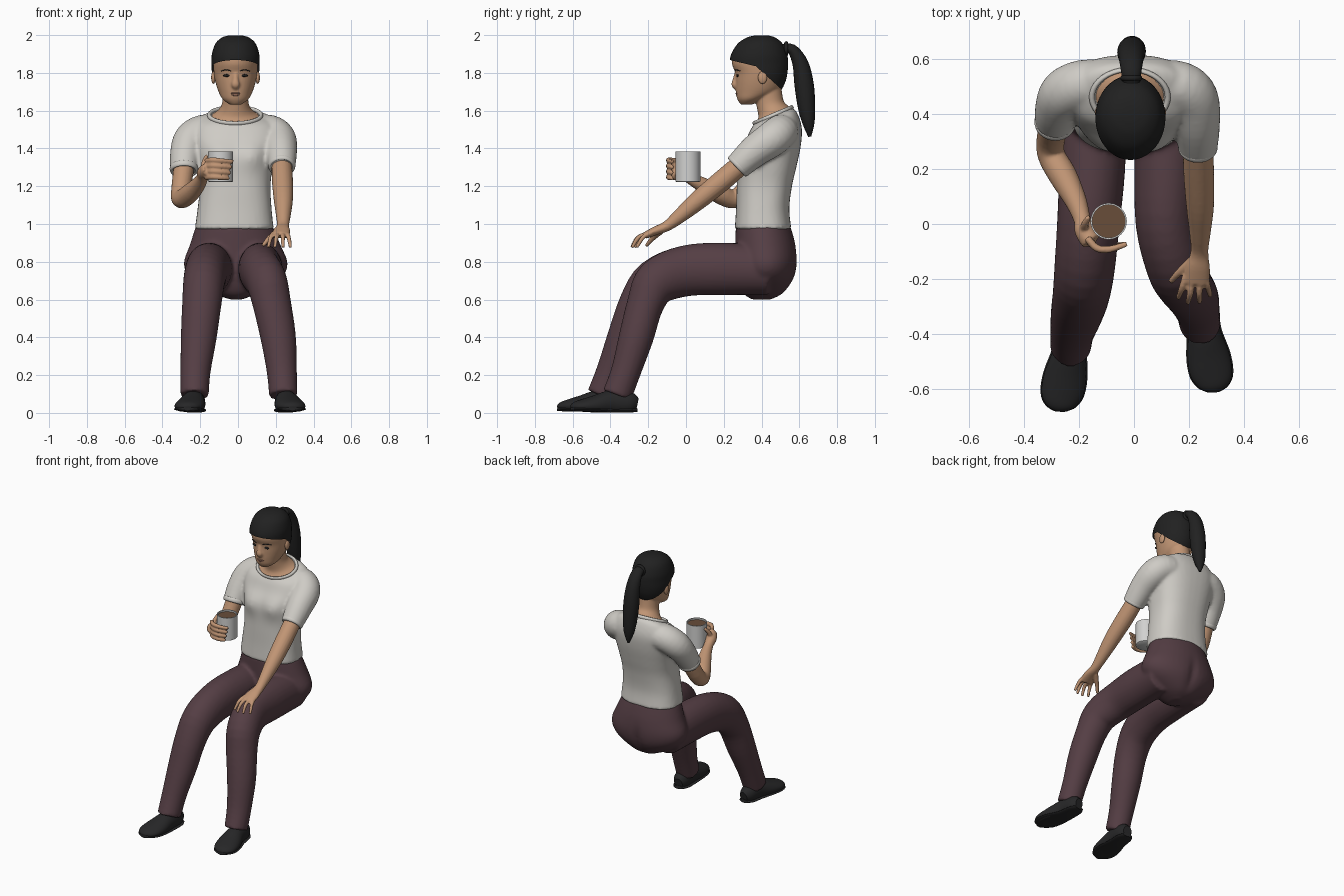
import bpy, bmesh
from math import sin, cos, pi, exp, radians, copysign
from mathutils import Vector

if "Cube" in bpy.data.objects:
    bpy.data.objects.remove(bpy.data.objects["Cube"])


def material(name, r, g, b):
    m = bpy.data.materials.new(name)
    m.use_nodes = True
    m.diffuse_color = (r, g, b, 1)
    shader = m.node_tree.nodes["Principled BSDF"]
    shader.inputs["Base Color"].default_value = (r, g, b, 1)
    shader.inputs["Roughness"].default_value = 0.8
    return m


SKIN = material("skin", .53, .30, .175)
SHIRT = material("shirt_offwhite", .62, .60, .56)
PANTS = material("trousers_plum", .09, .048, .058)
HAIR = material("hair_black", .015, .015, .015)
SHOE = material("shoe_black", .02, .02, .021)
MUG = material("mug_white", .64, .64, .63)
COFFEE = material("coffee_brown", .14, .075, .042)
LIPS = material("lips", .40, .20, .14)
CX = -.013  # middle line of the head


def smooth_path(points, steps):
    """Catmull-Rom interpolation of whole section tuples."""
    out = []
    last = len(points) - 1
    for i in range(last):
        p0, p1, p2, p3 = (points[min(max(i + k, 0), last)] for k in (-1, 0, 1, 2))
        for s in range(steps):
            t = s / steps
            out.append([b + t * (c - a + t * (2 * a - 5 * b + 4 * c - d
                        + t * (3 * (b - c) + d - a))) / 2
                        for a, b, c, d in zip(p0, p1, p2, p3)])
    return out + [list(points[-1])]


def skin_rings(name, mat, rings):
    bm = bmesh.new()
    loops = [[bm.verts.new(p) for p in ring] for ring in rings]
    n = len(loops[0])
    for lo, hi in zip(loops, loops[1:]):
        for i in range(n):
            j = (i + 1) % n
            bm.faces.new((lo[i], lo[j], hi[j], hi[i]))
    bm.faces.new(loops[0][::-1])
    bm.faces.new(loops[-1])
    bmesh.ops.recalc_face_normals(bm, faces=bm.faces)
    mesh = bpy.data.meshes.new(name)
    bm.to_mesh(mesh)
    bm.free()
    mesh.materials.append(mat)
    obj = bpy.data.objects.new(name, mesh)
    bpy.context.collection.objects.link(obj)
    return obj


def tube(name, mat, points, n=20, steps=4):
    """Sections (x, y, z, width[, depth]) swept along their own path."""
    secs = smooth_path([p if len(p) == 5 else (*p, p[3]) for p in points], steps)
    centres = [Vector(s[:3]) for s in secs]
    side, rings = Vector((1, 0, 0)), []
    for i, s in enumerate(secs):
        t = (centres[min(i + 1, len(secs) - 1)] - centres[max(i - 1, 0)]).normalized()
        if i == 0 and abs(t.x) > .8:
            side = Vector((0, 0, 1))
        side = (side - t * side.dot(t)).normalized()
        up = t.cross(side)
        rings.append([centres[i] + side * s[3] * cos(2 * pi * k / n)
                      + up * s[4] * sin(2 * pi * k / n) for k in range(n)])
    return skin_rings(name, mat, rings)


def stack(name, mat, points, n=40, steps=5, power=1):
    """Level sections (x, y, z, width, depth, tilt) piled upward; power under 1 squares them."""
    circle = [(copysign(abs(cos(u)) ** power, cos(u)), copysign(abs(sin(u)) ** power, sin(u)))
              for u in (2 * pi * k / n for k in range(n))]
    return skin_rings(name, mat, [
        [(x + a * c, y + b * s * cos(tilt), z + b * s * sin(tilt)) for c, s in circle]
        for x, y, z, a, b, tilt in smooth_path(points, steps)])


def blob(name, mat, loc, scale):
    bpy.ops.mesh.primitive_uv_sphere_add(segments=20, ring_count=12, location=loc)
    obj = bpy.context.object
    obj.name, obj.scale = name, scale
    obj.data.materials.append(mat)
    return obj


def ring(name, mat, loc, radius, thick, tilt, scale):
    bpy.ops.mesh.primitive_torus_add(location=loc, rotation=(tilt, 0, 0), major_segments=40,
                                     major_radius=radius, minor_radius=thick)
    obj = bpy.context.object
    obj.name, obj.scale = name, scale
    obj.data.materials.append(mat)
    return obj


def fuse(name, parts, voxel, rounds):
    """Join overlapping parts into one continuous surface."""
    bpy.ops.object.select_all(action='DESELECT')
    for p in parts:
        p.select_set(True)
    bpy.context.view_layer.objects.active = parts[0]
    bpy.ops.object.join()
    parts[0].name = name
    mod = parts[0].modifiers.new("blend", 'REMESH')
    mod.mode, mod.voxel_size, mod.use_smooth_shade = 'VOXEL', voxel, True
    soft = parts[0].modifiers.new("soften", 'SMOOTH')
    soft.factor, soft.iterations = .5, rounds


# Trousers: pelvis with a rear cleft, and two bent legs
pelvis = stack("pelvis", PANTS, [
    (-.01, .4, .6, .03, .05, 0), (-.012, .41, .635, .12, .11, 0), (-.012, .422, .71, .238, .152, 0),
    (-.012, .425, .79, .275, .165, 0), (-.015, .42, .89, .24, .16, 0), (-.02, .408, .99, .203, .144, 0)])
for v in pelvis.data.vertices:
    if v.co.y > .45:
        v.co.y -= .018 * exp(-(v.co.x + .012) ** 2 / .001 - (v.co.z - .73) ** 2 / .01)
leg_r = tube("leg", PANTS, [
    (-.145, .44, .755, .12, .13), (-.152, .2, .762, .12, .139), (-.166, 0, .752, .114, .135),
    (-.18, -.165, .692, .11, .122), (-.192, -.257, .575, .104, .1), (-.208, -.325, .4, .095, .092),
    (-.225, -.395, .22, .08, .08), (-.23, -.445, .092, .075, .08)], 28)
leg_l = tube("leg", PANTS, [
    (.122, .44, .755, .118, .13), (.118, .2, .762, .117, .139), (.116, 0, .752, .11, .135),
    (.152, -.152, .692, .108, .122), (.18, -.215, .575, .102, .098), (.213, -.264, .4, .094, .092),
    (.232, -.318, .22, .08, .079), (.24, -.365, .092, .075, .079)], 28)
fuse("trousers", [pelvis, leg_r, leg_l], .011, 4)

# Shoes: flattened lofts over thin soles
for label, sign, shift, forward in (("right", 1, -.004, 0), ("left", -1, .025, .07)):
    path = [(-.218, -.33, .045, .03, .035), (-.222, -.37, .052, .052, .06),
            (-.23, -.46, .055, .06, .066), (-.245, -.55, .042, .077, .052),
            (-.258, -.62, .036, .075, .036), (-.262, -.662, .033, .052, .024), (-.263, -.681, .03, .018, .008)]
    path = [(sign * x + shift, y + forward, z, a, b) for x, y, z, a, b in path]
    shoe = tube(label + "_shoe", SHOE, path, 28)
    for v in shoe.data.vertices:
        v.co.z = max(v.co.z, .008)
    tube(label + "_sole", SHOE, [(x, y, .012 + .4 * (.055 - z), a + .004, .011)
                                 for x, y, z, a, b in path], 28)

# Shirt: torso with bust, sleeves and rolled edges
torso = stack("torso", SHIRT, [
    (-.02, .408, .972, .209, .15, 0), (-.018, .406, 1.08, .196, .141, 0), (-.015, .415, 1.2, .187, .146, 0),
    (-.013, .43, 1.3, .197, .154, 0), (-.012, .45, 1.4, .215, .158, .08), (-.011, .467, 1.48, .23, .149, .2),
    (-.012, .466, 1.545, .2, .13, .34), (-.015, .462, 1.572, .142, .11, .4)], power=.8)
for v in torso.data.vertices:
    if v.co.y < .43:
        for bust_x in (-.1, .075):
            d = ((v.co.x - bust_x) ** 2 + (v.co.z - 1.36) ** 2) / .005
            v.co.y -= .028 * exp(-d)
sleeve_r = tube("sleeve", SHIRT, [
    (-.1, .505, 1.485, .09), (-.185, .505, 1.487, .092), (-.25, .474, 1.445, .092),
    (-.278, .42, 1.37, .082), (-.287, .368, 1.285, .073)], 24)
sleeve_l = tube("sleeve", SHIRT, [
    (.08, .505, 1.485, .09), (.165, .5, 1.487, .092), (.213, .455, 1.45, .094),
    (.228, .362, 1.385, .085), (.233, .268, 1.298, .07)], 24)
fuse("shirt", [torso, sleeve_r, sleeve_l], .011, 4)
ring("shirt_collar", SHIRT, (-.015, .461, 1.575), .13, .01, .4, (1.06, .84, 1.2))
ring("right_cuff", SHIRT, (-.286, .372, 1.292), .066, .01, -.5, (1, 1, 1.7))
ring("left_cuff", SHIRT, (.232, .28, 1.31), .062, .01, -.8, (1, 1, 1.7))

# Arms and hands
parts = [tube("arm", SKIN, [
    (.23, .33, 1.35, .053), (.235, .2, 1.237, .056), (.24, .07, 1.13, .051),
    (.24, -.03, 1.045, .039), (.238, -.1, .99, .032, .028), (.232, -.16, .965, .045, .023),
    (.225, -.215, .94, .049, .019)])]
for base, tip, reach in ((.187, .16, -.27), (.212, .195, -.288), (.237, .238, -.285), (.258, .278, -.262)):
    parts.append(tube("finger", SKIN, [
        (base, -.19, .95, .013), ((base + tip) / 2, reach + .035, .93, .012), (tip, reach, .875, .009)], 10))
parts.append(tube("thumb", SKIN, [(.215, -.13, .965, .018), (.165, -.175, .925, .014), (.132, -.21, .885, .01)], 10))
fuse("left_arm", parts, .006, 2)

parts = [tube("arm", SKIN, [
    (-.285, .38, 1.31, .055), (-.302, .31, 1.175, .052), (-.3, .25, 1.133, .05),
    (-.258, .175, 1.16, .051), (-.212, .085, 1.208, .04), (-.188, .015, 1.247, .031),
    (-.18, -.025, 1.275, .036), (-.155, -.065, 1.29, .036)])]
for k in range(4):
    z = 1.335 - .03 * k
    parts.append(tube("finger", SKIN, [
        (-.17, -.05, z, .014), (-.135, -.088, z + .004, .014), (-.085, -.091, z, .013),
        (-.026 - .007 * k, -.072, z - .004, .01)], 10))
parts.append(tube("thumb", SKIN, [(-.182, -.02, 1.29, .018), (-.178, 0, 1.33, .014), (-.165, .025, 1.362, .01)], 10))
fuse("right_arm", parts, .006, 2)

# Mug with coffee
stack("mug", MUG, [(-.092, .01, z, r, r, 0) for r, z in (
    (.06, 1.222), (.066, 1.226), (.066, 1.385), (.06, 1.385), (.06, 1.365))], 40, 1)
stack("coffee", COFFEE, [(-.092, .01, z, .061, .061, 0) for z in (1.364, 1.373)], 40, 1)

# Head, neck and nose; profile is (height, front, back, half width)
profile = [(1.632, .29, .35, .03), (1.66, .272, .41, .068), (1.7, .264, .485, .09), (1.75, .262, .515, .106),
           (1.8, .26, .527, .115), (1.85, .243, .53, .117), (1.9, .25, .525, .115),
           (1.945, .285, .5, .096), (1.977, .335, .46, .06), (1.988, .38, .42, .02)]
sections = [(CX, (f + b) / 2, z, w, (b - f) / 2, 0) for z, f, b, w in profile]
head = stack("head", SKIN, sections)
neck = stack("neck", SKIN, [
    (-.015, .462, 1.565, .135, .105, .4), (-.015, .463, 1.595, .095, .085, .35),
    (-.014, .445, 1.64, .07, .073, .15), (CX, .43, 1.72, .068, .075, 0)])
nose = tube("nose", SKIN, [(CX, .272, 1.8, .015), (CX, .264, 1.765, .017), (CX, .256, 1.738, .022, .016),
                           (CX, .27, 1.722, .016)], 12)
fuse("head", [head, neck, nose], .006, 4)

# Facial features
for label, s in (("right", -1), ("left", 1)):
    blob(label + "_ear", SKIN, (CX + s * .117, .405, 1.775), (.012, .024, .033))
    blob(label + "_eye", HAIR, (CX + s * .045, .273, 1.786), (.021, .007, .007))
    tube(label + "_brow", HAIR, [(CX + s * .024, .257, 1.81, .002), (CX + s * .048, .265, 1.816, .003),
                                 (CX + s * .075, .286, 1.81, .002)], 8)
blob("upper_lip", LIPS, (CX, .27, 1.692), (.027, .008, .005))
blob("lower_lip", LIPS, (CX, .272, 1.683), (.023, .008, .006))

# Hair cap, trimmed along the hairline in front and behind the ears
hair = stack("hair_cap", HAIR, [(x, y, z + .011 * (z > 1.9), a + .01, b + .01, t)
                                for x, y, z, a, b, t in sections])
trims = [(Vector((0, .37, 1.835)), Vector((0, .24, 1))), (Vector((0, .37, 1.835)), Vector((0, .9, 1)))]
bm = bmesh.new()
bm.from_mesh(hair.data)
for co, no in trims:
    bmesh.ops.bisect_plane(bm, geom=bm.verts[:] + bm.edges[:] + bm.faces[:], plane_co=co, plane_no=no)
below = [f for f in bm.faces if all((f.calc_center_median() - co).dot(no) < 0 for co, no in trims)]
bmesh.ops.delete(bm, geom=below, context='FACES')
bm.to_mesh(hair.data)
bm.free()

# Ponytail with a tie
tube("ponytail", HAIR, [
    (-.01, .5, 1.925, .03, .025), (-.01, .56, 1.925, .038, .028), (-.01, .605, 1.85, .046, .042),
    (-.009, .625, 1.74, .052, .051), (-.007, .638, 1.62, .047, .046), (-.006, .649, 1.53, .034, .031),
    (-.006, .655, 1.462, .008, .008)])
ring("hair_tie", HAIR, (-.01, .53, 1.928), .03, .01, radians(90), (1, 1, 1))

# Smooth shading that keeps crisp edges
bpy.ops.object.select_all(action='DESELECT')
for obj in bpy.context.scene.objects:
    if obj.type == 'MESH':
        obj.select_set(True)
        bpy.context.view_layer.objects.active = obj
bpy.ops.object.shade_smooth_by_angle(angle=radians(45))
